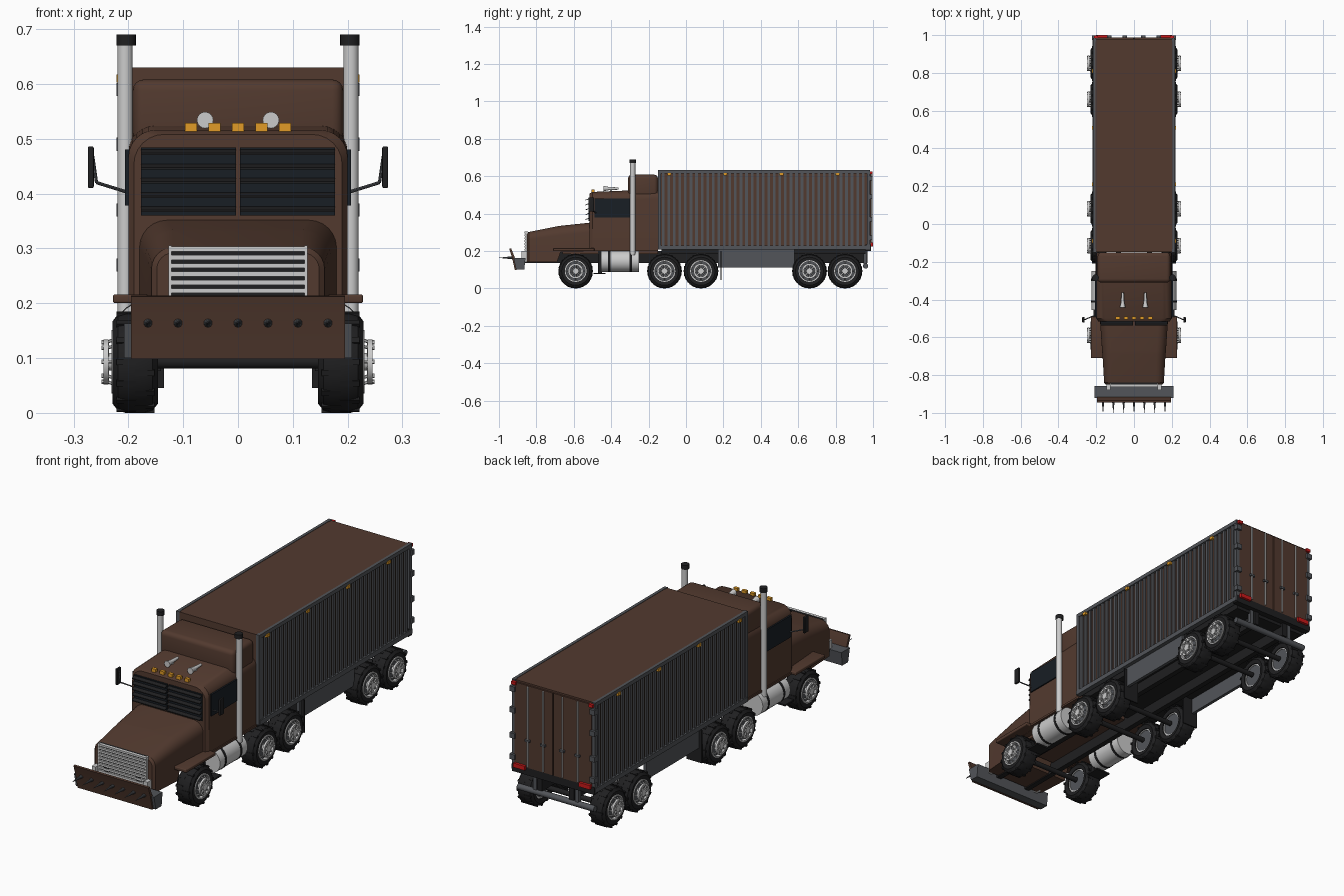
import bpy, bmesh, math
from mathutils import Vector

def mat(name, c):
    m = bpy.data.materials.new(name)
    m.diffuse_color = (*c, 1)
    return m

BROWN = mat("brown_paint", (0.085, 0.042, 0.028))
BLACK = mat("black", (0.014, 0.014, 0.015))
GLASS = mat("dark_glass", (0.009, 0.013, 0.018))
STEEL = mat("dark_steel", (0.085, 0.09, 0.1))
CHROME = mat("chrome", (0.62, 0.63, 0.65))
AMBER = mat("amber", (0.75, 0.33, 0.02))
RED = mat("red", (0.6, 0.01, 0.01))

def finish(name, bm, m, smooth=True):
    bmesh.ops.recalc_face_normals(bm, faces=bm.faces)
    me = bpy.data.meshes.new(name)
    bm.to_mesh(me)
    bm.free()
    if smooth:
        me.shade_smooth()
        me.set_sharp_from_angle(angle=math.radians(32))
    me.materials.append(m)
    ob = bpy.data.objects.new(name, me)
    bpy.context.collection.objects.link(ob)
    return ob

def box(name, x, y, z, m, bevel=0):
    bm = bmesh.new()
    bmesh.ops.create_cube(bm, size=1)
    for v in bm.verts:
        v.co = [(a[0] + a[1]) / 2 + c * (a[1] - a[0]) for a, c in zip((x, y, z), v.co)]
    if bevel:
        bmesh.ops.bevel(bm, geom=bm.edges[:], offset=bevel, segments=4, profile=0.5, affect='EDGES')
    return finish(name, bm, m, bool(bevel))

def sides(name, x, y, z, m, bevel=0):
    for s, t in ((1, "right"), (-1, "left")):
        box(f"{name}_{t}", sorted((s * x[0], s * x[1])), y, z, m, bevel)

def rod(name, a, b, r, m, r2=None, n=16):
    a, b = Vector(a), Vector(b)
    bm = bmesh.new()
    bmesh.ops.create_cone(bm, cap_ends=True, segments=n, radius1=r, radius2=r if r2 is None else r2, depth=(b - a).length)
    q = (b - a).to_track_quat('Z', 'Y')
    for v in bm.verts:
        v.co = q @ v.co + (a + b) / 2
    return finish(name, bm, m)

def loft(name, rings, m, closed=False):
    bm = bmesh.new()
    vs = [[bm.verts.new(p) for p in r] for r in rings]
    pairs = list(zip(vs, vs[1:])) + ([(vs[-1], vs[0])] if closed else [])
    for a, b in pairs:
        for i in range(len(a)):
            j = (i + 1) % len(a)
            bm.faces.new((a[i], a[j], b[j], b[i]))
    if not closed:
        bm.faces.new(vs[0])
        bm.faces.new(vs[-1])
    return finish(name, bm, m)

def arch(y, hw, z0, z1, r, n=7):
    """Cross-section with rounded upper corners."""
    pts = [(hw, y, z0)]
    for sx, a0 in ((1, 0), (-1, math.pi / 2)):
        for i in range(n):
            a = a0 + math.pi / 2 * i / (n - 1)
            pts.append((sx * (hw - r) + r * math.cos(a), y, z1 - r + r * math.sin(a)))
    return pts + [(-hw, y, z0)]

def extrude(name, profile, x0, x1, m):
    return loft(name, [[(x, y, z) for y, z in profile] for x in (x0, x1)], m)

def lathe(name, prof, s, yc, zc, m, n=28):
    """Revolve a closed (x, radius) profile around a wheel axle."""
    rings = [[(s * x, yc + r * math.cos(k * math.tau / n), zc + r * math.sin(k * math.tau / n)) for x, r in prof]
             for k in range(n)]
    return loft(name, rings, m, closed=True)

# Cab, sleeper and hood
loft("cab", [arch(-0.515, 0.19, 0.2, 0.508, 0.055), arch(-0.50, 0.2, 0.2, 0.516, 0.05),
             arch(-0.15, 0.2, 0.2, 0.53, 0.05)], BROWN)
box("sleeper_roof", (-0.192, 0.192), (-0.31, -0.15), (0.49, 0.608), BROWN, 0.02)
loft("hood", [arch(-0.85, 0.148, 0.14, 0.292, 0.03), arch(-0.84, 0.158, 0.14, 0.302, 0.04),
              arch(-0.69, 0.167, 0.14, 0.332, 0.05), arch(-0.67, 0.169, 0.195, 0.335, 0.05),
              arch(-0.51, 0.18, 0.2, 0.352, 0.05)], BROWN)
sides("fender", (0.15, 0.228), (-0.71, -0.49), (0.2, 0.216), BROWN, 0.004)
sides("cab_sill", (0.15, 0.205), (-0.49, -0.15), (0.2, 0.21), BROWN)

# Grille
box("grille_backing", (-0.125, 0.125), (-0.854, -0.84), (0.155, 0.303), BLACK)
for i in range(10):
    z = 0.162 + i * 0.0152
    box("grille_bar", (-0.122, 0.122), (-0.863, -0.85), (z - 0.0045, z + 0.0045), CHROME)
sides("grille_frame", (0.121, 0.127), (-0.862, -0.845), (0.155, 0.305), CHROME)

# Windows with slatted windscreen guard
for s in (-1, 1):
    xs = sorted((s * 0.004, s * 0.177))
    box("windscreen", xs, (-0.522, -0.50), (0.36, 0.484), GLASS)
    for i in range(5):
        z = 0.366 + i * 0.026
        extrude("windscreen_slat", [(-0.518, z + 0.008), (-0.537, z), (-0.537, z + 0.004), (-0.518, z + 0.012)], *xs, BLACK)
sides("side_window", (0.19, 0.206), (-0.49, -0.30), (0.378, 0.48), GLASS)

# Roof lights and horns
for x in (-0.086, -0.043, 0, 0.043, 0.086):
    box("roof_marker", (x - 0.011, x + 0.011), (-0.505, -0.49), (0.512, 0.529), AMBER)
for s in (-1, 1):
    rod("horn_bell", (s * 0.06, -0.442, 0.534), (s * 0.06, -0.415, 0.534), 0.015, CHROME, 0.009)
    rod("horn_tube", (s * 0.06, -0.415, 0.534), (s * 0.06, -0.362, 0.534), 0.009, CHROME, 0.006)
    box("horn_foot", (s * 0.06 - 0.003, s * 0.06 + 0.003), (-0.405, -0.395), (0.51, 0.53), CHROME)

    # Exhaust stacks
    rod("exhaust_stack", (s * 0.206, -0.285, 0.18), (s * 0.206, -0.285, 0.675), 0.014, CHROME)
    rod("exhaust_cap", (s * 0.204, -0.285, 0.67), (s * 0.204, -0.285, 0.69), 0.018, BLACK)

    # Mirrors
    rod("mirror_arm", (s * 0.2, -0.48, 0.402), (s * 0.258, -0.505, 0.42), 0.003, STEEL, n=8)
    rod("mirror_bracket", (s * 0.258, -0.505, 0.42), (s * 0.266, -0.507, 0.475), 0.003, STEEL, n=8)
    box("mirror", sorted((s * 0.263, s * 0.274)), (-0.522, -0.492), (0.41, 0.486), BLACK, 0.003)

    # Fuel tanks and steps
    rod("fuel_tank", (s * 0.168, -0.455, 0.146), (s * 0.168, -0.25, 0.146), 0.057, CHROME, n=28)
    for y in (-0.41, -0.295):
        rod("tank_strap", (s * 0.168, y - 0.006, 0.146), (s * 0.168, y + 0.006, 0.146), 0.0585, BLACK, n=28)
sides("step", (0.14, 0.215), (-0.495, -0.43), (0.076, 0.083), BLACK)
sides("step_bracket", (0.14, 0.15), (-0.47, -0.45), (0.08, 0.2), BLACK)

# Spiked ram bumper
extrude("ram_plate", [(-0.915, 0.098), (-0.93, 0.165), (-0.945, 0.212), (-0.935, 0.214), (-0.915, 0.165), (-0.905, 0.098)],
        -0.195, 0.195, BROWN)
extrude("ram_body", [(-0.908, 0.1), (-0.922, 0.163), (-0.858, 0.163), (-0.865, 0.1)], -0.208, 0.208, STEEL)
for i in range(7):
    x = (i - 3) * 0.0547
    rod("ram_spike", (x, -0.925, 0.164), (x, -1.0, 0.164), 0.0085, STEEL, 0.0005, 10)
sides("ram_mount", (0.125, 0.145), (-0.88, -0.83), (0.14, 0.2), CHROME)

# Chassis
sides("frame_rail", (0.07, 0.095), (-0.86, 0.97), (0.135, 0.2), BLACK)
box("cab_floor", (-0.15, 0.15), (-0.66, -0.15), (0.185, 0.205), BROWN)
box("trailer_underframe", (-0.19, 0.19), (-0.13, 0.96), (0.185, 0.22), BLACK)
sides("side_skirt", (0.185, 0.2), (0.17, 0.58), (0.112, 0.212), STEEL)
sides("mud_flap", (0.135, 0.215), (0.184, 0.19), (0.045, 0.2), BLACK)

# Wheels
TYRE = [(0.15, 0.056), (0.146, 0.075), (0.156, 0.088), (0.17, 0.092), (0.205, 0.092), (0.219, 0.088),
        (0.229, 0.075), (0.226, 0.056)]
for y in (-0.59, -0.115, 0.08, 0.66, 0.85):
    rod("axle", (-0.15, y, 0.093), (0.15, y, 0.093), 0.012, BLACK)
    for s in (-1, 1):
        lathe("tyre", TYRE, s, y, 0.092, BLACK)
        bm = bmesh.new()
        for k in range(28):     # tread lugs
            a = k * math.tau / 28
            x0 = 0.152 if k % 2 else 0.186
            q = [bm.verts.new((s * (x0 + dx), y + r * math.cos(a + da), 0.093 + r * math.sin(a + da)))
                 for r in (0.085, 0.093) for dx, da in ((0, -.06), (0.036, -.06), (0.036, .06), (0, .06))]
            for f in ((0, 1, 2, 3), (4, 5, 6, 7), (0, 1, 5, 4), (1, 2, 6, 5), (2, 3, 7, 6), (3, 0, 4, 7)):
                bm.faces.new([q[i] for i in f])
        finish("tyre_tread", bm, BLACK, False)
        lathe("rim", [(0.155, 0.05), (0.155, 0.058), (0.231, 0.058), (0.231, 0.051)], s, y, 0.093, CHROME)
        rod("rim_dish", (s * 0.158, y, 0.093), (s * 0.215, y, 0.093), 0.051, STEEL, n=28)
        lathe("wheel_disc", [(0.236, 0.03), (0.236, 0.041), (0.245, 0.041), (0.245, 0.03)], s, y, 0.093, CHROME)
        rod("wheel_hub", (s * 0.21, y, 0.093), (s * 0.243, y, 0.093), 0.016, CHROME)
        for k in range(8):
            d = Vector((0, math.cos(k * math.pi / 4), math.sin(k * math.pi / 4)))
            c = Vector((s * 0.239, y, 0.093))
            rod("wheel_spoke", c + d * 0.01, c + d * 0.034, 0.004, CHROME, n=6)
            rod("wheel_nut", c + d * 0.036, c + d * 0.036 + Vector((s * 0.01, 0, 0)), 0.004, CHROME, n=6)
            rod("wheel_stud", c + d * 0.045 - Vector((s * 0.025, 0, 0)), c + d * 0.036, 0.003, CHROME, n=6)

# Trailer box with ribs and edge rails
box("trailer_box", (-0.205, 0.205), (-0.148, 0.98), (0.215, 0.63), BROWN)
for i in range(37):
    y = -0.122 + i * 0.0297
    sides("side_rib", (0.2, 0.213), (y - 0.007, y + 0.007), (0.225, 0.615), STEEL)
sides("top_rail", (0.203, 0.217), (-0.15, 0.985), (0.614, 0.632), STEEL)
sides("bottom_rail", (0.195, 0.219), (-0.15, 0.985), (0.208, 0.23), STEEL)
for y in (-0.143, 0.975):
    sides("corner_post", (0.2, 0.216), (y - 0.008, y + 0.01), (0.21, 0.632), STEEL)
for y in (-0.09, 0.21, 0.51, 0.81):
    sides("side_marker", (0.21, 0.222), (y - 0.01, y + 0.01), (0.603, 0.617), AMBER)

# Rear doors, lock rods, hinges and lights
sides("rear_door", (0.003, 0.2), (0.975, 0.988), (0.235, 0.622), BROWN)
for x in (0.05, 0.13):
    for s in (-1, 1):
        rod("lock_rod", (s * x, 0.992, 0.24), (s * x, 0.992, 0.618), 0.004, CHROME, n=8)
        box("lock_handle", (s * x - 0.012, s * x + 0.012), (0.988, 0.998), (0.36, 0.37), STEEL)
for z in (0.27, 0.37, 0.49, 0.59):
    sides("door_hinge", (0.195, 0.222), (0.975, 0.997), (z - 0.012, z + 0.012), STEEL)
box("rear_sill", (-0.215, 0.215), (0.96, 0.988), (0.2, 0.235), BLACK)
sides("tail_light", (0.14, 0.2), (0.985, 1.0), (0.225, 0.245), RED)
sides("top_tail_light", (0.19, 0.212), (0.985, 0.998), (0.612, 0.626), RED)

# Rear under-run bar
rod("rear_bar", (-0.2, 0.96, 0.12), (0.2, 0.96, 0.12), 0.014, STEEL)
sides("rear_bar_post", (0.1, 0.118), (0.95, 0.968), (0.12, 0.205), STEEL)
